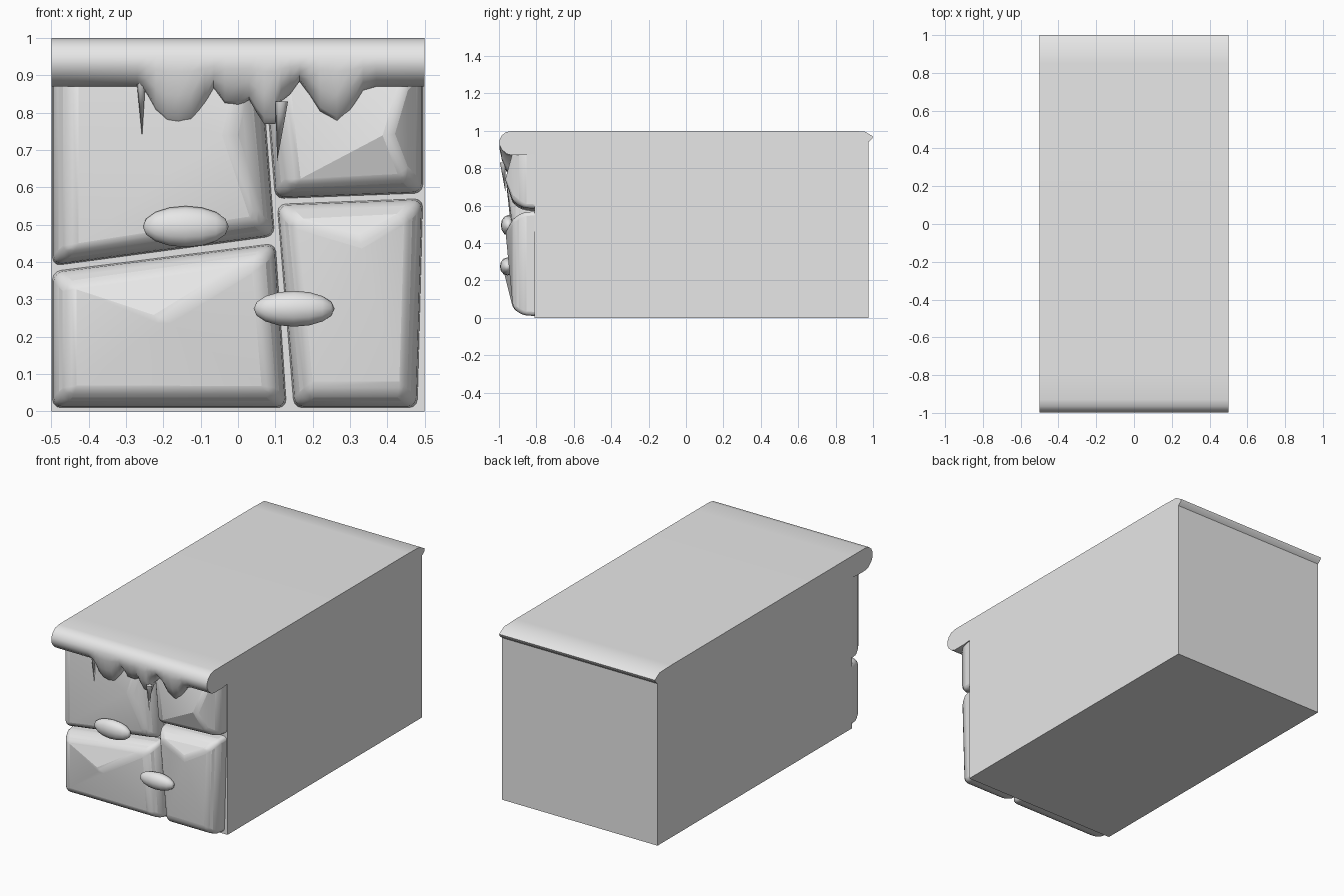
import bpy, bmesh, math
from mathutils import Vector

if "Cube" in bpy.data.objects:
    bpy.data.objects.remove(bpy.data.objects["Cube"])

grey = bpy.data.materials.new("plain grey")
grey.use_nodes = True
COLOUR = (0.8, 0.8, 0.8, 1)
grey.diffuse_color = COLOUR
grey.node_tree.nodes["Principled BSDF"].inputs["Base Color"].default_value = COLOUR


def finish(bm, name, angle=40, bevel=0):
    bmesh.ops.recalc_face_normals(bm, faces=bm.faces)
    mesh = bpy.data.meshes.new(name)
    bm.to_mesh(mesh)
    bm.free()
    mesh.materials.append(grey)
    ob = bpy.data.objects.new(name, mesh)
    bpy.context.collection.objects.link(ob)
    if bevel:
        mod = ob.modifiers.new("soft edges", 'BEVEL')
        mod.width, mod.segments, mod.limit_method = bevel, 3, 'ANGLE'
        mod.angle_limit = math.radians(25)
    bpy.ops.object.select_all(action='DESELECT')
    ob.select_set(True)
    bpy.context.view_layer.objects.active = ob
    bpy.ops.object.shade_smooth_by_angle(angle=math.radians(angle))
    return ob


def loft(bm, rings, caps=True):
    """Skin a list of closed rings of equal length."""
    rows = [[bm.verts.new(p) for p in ring] for ring in rings]
    for a, b in zip(rows, rows[1:]):
        for i in range(len(a)):
            j = (i + 1) % len(a)
            bm.faces.new((a[i], a[j], b[j], b[i]))
    if caps:
        bm.faces.new(rows[0])
        bm.faces.new(rows[-1])
    return rows


# Block body
bm = bmesh.new()
loft(bm, [[(x, y, z) for x, y in ((-.5, -.81), (.5, -.81), (.5, .975), (-.5, .975))]
          for z in (0, .985)])
finish(bm, "block_body")

# Snow cap: rolled front, back lip, and a lower edge that hangs in drips
EDGE = [(-.5, .87), (-.27, .87), (-.245, .85), (-.22, .8), (-.19, .77), (-.16, .763),
        (-.125, .77), (-.09, .82), (-.065, .865), (-.035, .82), (0, .817), (.03, .835),
        (.05, .8), (.07, .77), (.1, .77), (.115, .83), (.14, .85), (.165, .885),
        (.19, .85), (.22, .8), (.265, .77), (.3, .8), (.335, .86), (.37, .87), (.5, .87)]


def section(x, low):
    d = .87 - low
    pts = [(-.81, .985), (-.81, .875), (-.86, .87), (-.905, .87 - .6 * d), (-.935, low),
           (-.96, .878 - .9 * d), (-.985, .9 - .5 * d), (-.998, .925 - .15 * d),
           (-.998, .95), (-.985, .975), (-.965, .992), (-.93, 1), (-.8, 1), (.85, 1),
           (.955, .997), (1, .97), (.995, .957), (.975, .94), (.975, .985)]
    return [(x, y, z) for y, z in pts]


bm = bmesh.new()
loft(bm, [section(*p) for p in EDGE])
finish(bm, "snow_cap", 50)


# Facing stones: outline corners in x and z, then the raised peak
def stone(name, corners, peak, depth):
    mid = sum((Vector(c) for c in corners), Vector((0, 0))) / 4
    rings = []
    for inset, y in ((0, -.81), (.005, -.875), (.04, depth)):
        ring = []
        for c in corners:
            step = mid - Vector(c)
            x = c[0] + math.copysign(inset, step.x)
            z = c[1] + math.copysign(inset, step.y)
            ring.append((x, y, z))
        rings.append(ring)
    bm = bmesh.new()
    front = loft(bm, rings, caps=False)[-1]
    tip = bm.verts.new((peak[0], peak[2], peak[1]))
    for i in range(4):
        bm.faces.new((front[i], front[(i + 1) % 4], tip))
    finish(bm, name, 20, .022)


stone("upper_right_stone", [(-.497, .39), (.098, .47), (.06, .95), (-.497, .95)],
      (-.02, .74, -.965), -.93)
stone("lower_right_stone", [(-.497, .01), (.13, .01), (.1, .45), (-.497, .375)],
      (-.2, .25, -.975), -.925)
stone("upper_left_stone", [(.1, .57), (.495, .585), (.495, .93), (.07, .93)],
      (.41, .74, -.97), -.925)
stone("lower_left_stone", [(.15, .01), (.48, .01), (.495, .57), (.105, .555)],
      (.33, .46, -.965), -.925)

# Pebbles set into the stones
for name, x, z, rx, rz, y in (("upper_pebble", -.14, .495, .115, .055, -.95),
                              ("lower_pebble", .15, .275, .108, .048, -.955)):
    bm = bmesh.new()
    bmesh.ops.create_uvsphere(bm, u_segments=12, v_segments=8, radius=1)
    for v in bm.verts:
        v.co = (x + rx * v.co.z, y + .04 * v.co.y, z + rz * v.co.x)
    finish(bm, name, 60)

# Thin icicles
for name, top, tip, r in (("right_icicle", (-.26, -.955, .9), (-.257, -.95, .735), .013),
                          ("left_icicle", (.117, -.98, .83), (.105, -.965, .67), .017)):
    bm = bmesh.new()
    ring = [bm.verts.new((top[0] + r * math.cos(a), top[1] + r * math.sin(a), top[2]))
            for a in (i * math.tau / 6 for i in range(6))]
    point = bm.verts.new(tip)
    bm.faces.new(ring)
    for i in range(6):
        bm.faces.new((ring[i], ring[(i + 1) % 6], point))
    finish(bm, name, 65)
